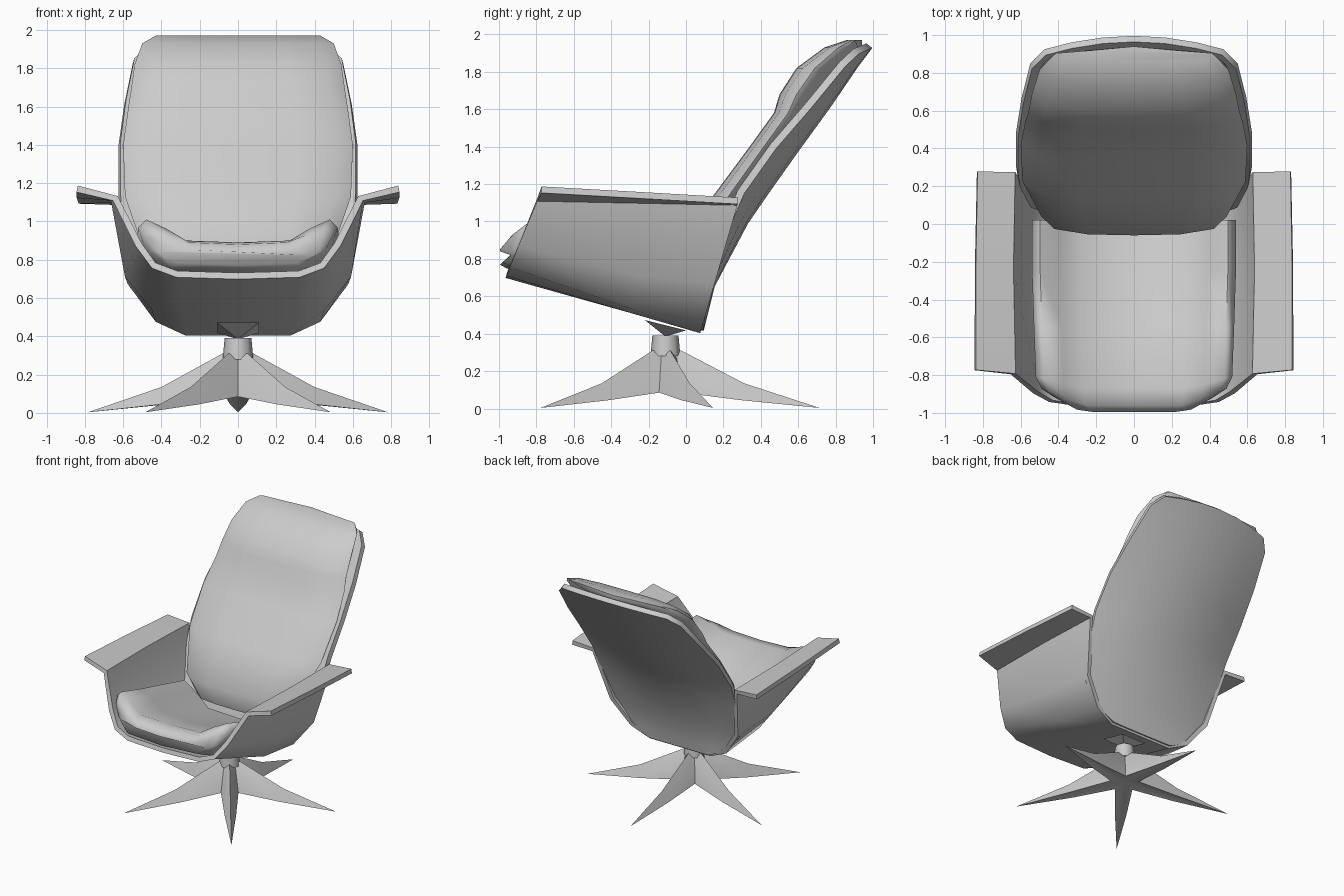
import bpy, math

if "Cube" in bpy.data.objects:
    bpy.data.objects.remove(bpy.data.objects["Cube"])

grey = bpy.data.materials.new("light grey")
grey.diffuse_color = (0.6, 0.6, 0.6, 1)
grey.use_nodes = True
grey.node_tree.nodes["Principled BSDF"].inputs["Base Color"].default_value = grey.diffuse_color


def build(name, verts, faces, angle=50, thickness=0):
    me = bpy.data.meshes.new(name)
    me.from_pydata(verts, [], faces)
    me.materials.append(grey)
    ob = bpy.data.objects.new(name, me)
    bpy.context.collection.objects.link(ob)
    bpy.ops.object.select_all(action='DESELECT')
    ob.select_set(True)
    bpy.context.view_layer.objects.active = ob
    bpy.ops.object.mode_set(mode='EDIT')
    bpy.ops.mesh.select_all(action='SELECT')
    bpy.ops.mesh.normals_make_consistent(inside=False)
    bpy.ops.object.mode_set(mode='OBJECT')
    if thickness:
        mod = ob.modifiers.new("thickness", 'SOLIDIFY')
        mod.thickness, mod.offset = thickness, 0
        bpy.ops.object.modifier_apply(modifier=mod.name)
    bpy.ops.object.shade_smooth_by_angle(angle=math.radians(angle))
    return ob


def loft(name, rows, closed, **kw):
    """Skin equal-length rows: closed rings get end caps, open rows make a sheet."""
    n = len(rows[0])
    faces = []
    for i in range(len(rows) - 1):
        for j in range(n if closed else n - 1):
            k = (j + 1) % n
            faces.append((i * n + j, i * n + k, (i + 1) * n + k, (i + 1) * n + j))
    if closed:
        faces += [tuple(range(n)), tuple((len(rows) - 1) * n + j for j in range(n))]
    return build(name, [p for r in rows for p in r], faces, **kw)


def mirrored(half):
    """Extend a half row, ending at x = 0, across the middle."""
    return half + [(-x, y, z) for x, y, z in reversed(half[:-1])]


# Seat shell with flared armrests: half profiles (x, z), each in a leaning plane
profiles = [
    (-0.96, 0.715, 0.41, [(.84, 1.17), (.64, 1.12), (.52, .88), (.44, .77), (.32, .725), (0, .715)]),
    (-0.30, 0.53, 0.10, [(.84, 1.14), (.65, 1.11), (.575, .72), (.44, .55), (.29, .53), (0, .53)]),
    (0.08, 0.42, 0.286, [(.83, 1.11), (.64, 1.10), (.56, .68), (.42, .49), (.27, .42), (0, .42)]),
]
loft("seat_shell", [mirrored([(x, y0 + (z - z0) * lean, z) for x, z in pts])
                    for y0, z0, lean, pts in profiles], False, angle=60, thickness=0.035)

# Back shell: height, middle depth, half width, how far the sides come forward
shell_rows = [(.42, .075, .27, .0), (.50, .095, .43, .02), (.66, .135, .56, .04),
              (1.0, .315, .61, .09), (1.16, .425, .62, .13), (1.40, .595, .62, .13),
              (1.62, .755, .59, .10), (1.84, .905, .545, .07), (1.94, .98, .47, .07)]
loft("back_shell", [[(w * u, y - off * u * u, z - (0.03 * u * u if z > 1.9 else 0))
                     for u in (-1, -.7, -.35, 0, .35, .7, 1)]
                    for z, y, w, off in shell_rows], False, thickness=0.04)

# Back cushion with headrest bulge: height, front depth, rear depth, half width
cushion_rows = [(.68, -.02, .12, .38), (.84, -.06, .20, .49), (1.13, .14, .36, .59),
                (1.40, .34, .54, .60), (1.58, .47, .67, .575), (1.68, .50, .74, .56),
                (1.82, .59, .85, .54), (1.93, .74, .94, .50), (1.97, .86, .94, .43)]
rings = []
for z, f, b, w in cushion_rows:
    d = b - f
    front = [(w * .96, f + d * .55, z), (w, f + d * .38, z), (w * .86, f + d * .13, z),
             (w * .5, f + d * .02, z), (0, f, z)]
    rings.append(mirrored(front) + [(-w * .5, b - .02, z), (0, b, z), (w * .5, b - .02, z)])
loft("back_cushion", rings, True)

# Seat cushion with raised side rolls: depth, half width, bottom, middle, roll height, front rounding
seat_rows = [(-.995, .42, .77, .84, .88, .55), (-.96, .49, .75, .88, .96, .42),
             (-.87, .52, .72, .89, 1.01, .25), (-.55, .53, .65, .78, .93, 0),
             (-.25, .54, .58, .68, .85, 0), (.02, .54, .51, .60, .78, 0)]
rings = []
for y, w, bot, mid, roll, bow in seat_rows:
    def at(u, z):
        return (w * u, y + max(0, w * u - .28) * bow, z)
    top = [at(.72, bot + .01), at(.93, bot + (roll - bot) * .45), at(1, roll - .04),
           at(.92, roll), at(.72, mid + (roll - mid) * .6), at(.52, mid + .01), at(0, mid)]
    rings.append(mirrored(top) + [(0, y, bot)])
loft("seat_cushion", rings, True, angle=70)

# Swivel plate under the seat, an inverted tilted pyramid
cy = -0.11
corners = [(.11, -.11), (-.11, -.11), (-.11, .11), (.11, .11)]
build("swivel_plate", [(x, cy + y, .445 - .25 * y) for x, y in corners] + [(0, cy, .385)],
      [(0, 1, 2, 3)] + [(i, (i + 1) % 4, 4) for i in range(4)], angle=20)

# Short column
loft("column", [[(r * math.cos(a * math.pi / 4), cy + r * math.sin(a * math.pi / 4), z)
                 for a in range(8)] for z, r in ((.28, .08), (.39, .07))], True)

# Five-pointed star base with ridged, tapering legs
verts, faces = [(0, cy, .31), (0, cy, .11)], []


def polar(r, ang, z, side=0):
    c, s = math.cos(ang), math.sin(ang)
    verts.append((r * c - side * s, cy + r * s + side * c, z))
    return len(verts) - 1


legs = []
for i in range(5):
    a = math.pi / 2 + i * math.tau / 5
    legs.append(dict(hub=polar(.085, a, .31), ridge=polar(.42, a, .135), tip=polar(.825, a, .003),
                     right=polar(.40, a, .045, -.042), left=polar(.40, a, .045, .042),
                     high=polar(.075, a + math.pi / 5, .27),
                     low=polar(.11, a + math.pi / 5, .085)))
for i, g in enumerate(legs):
    p = legs[i - 1]
    faces += [(0, p["high"], g["hub"]), (0, g["hub"], g["high"]),
              (g["hub"], g["ridge"], g["left"]), (g["hub"], g["left"], g["low"], g["high"]),
              (g["hub"], g["right"], g["ridge"]), (g["hub"], p["high"], p["low"], g["right"]),
              (g["ridge"], g["tip"], g["left"]), (g["ridge"], g["right"], g["tip"]),
              (1, g["low"], g["left"]), (1, g["right"], p["low"]),
              (1, g["left"], g["tip"]), (1, g["tip"], g["right"])]
build("star_base", verts, faces, angle=60)
